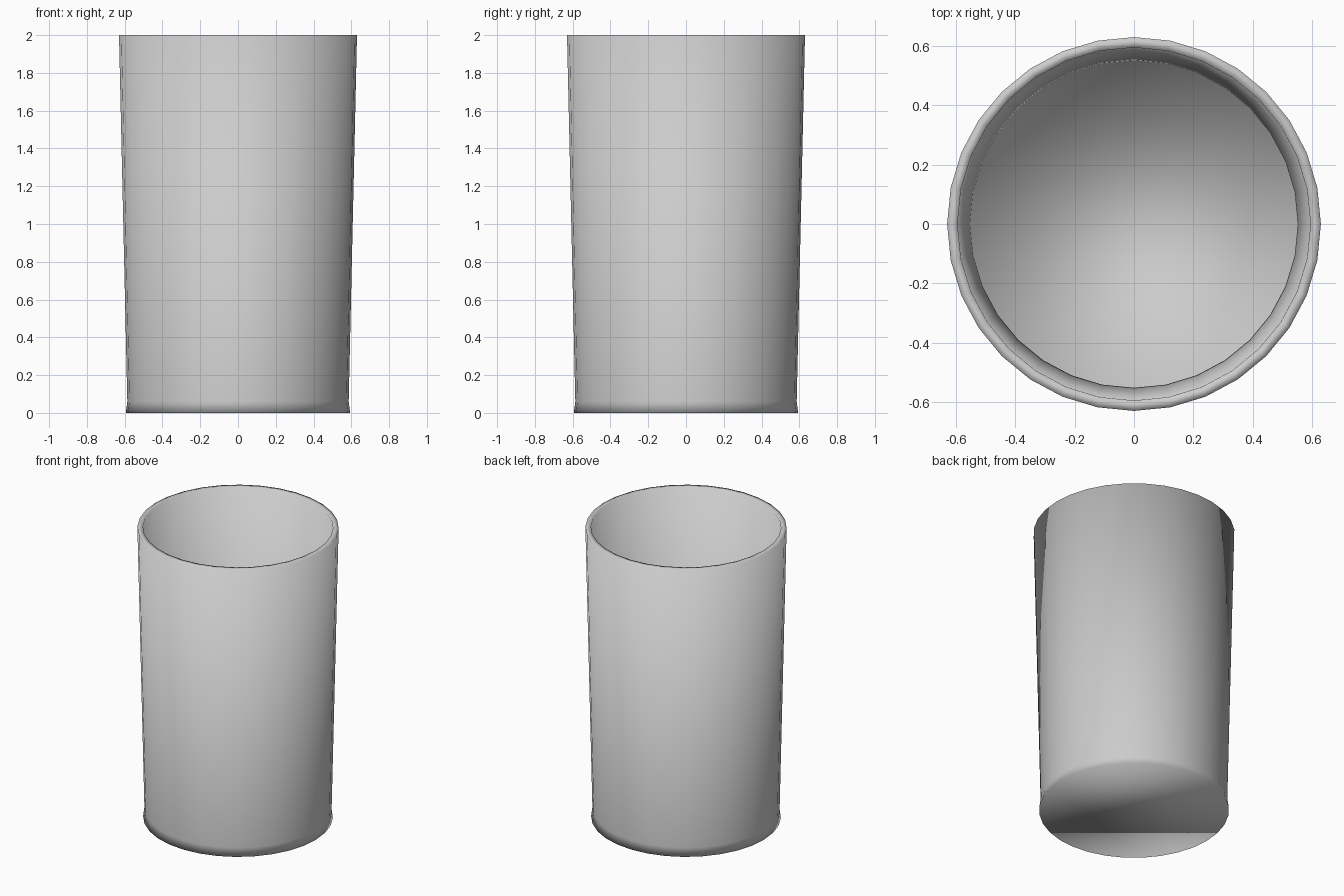
import bpy, bmesh, math

if "Cube" in bpy.data.objects:
    bpy.data.objects.remove(bpy.data.objects["Cube"])

SIDES = 32
# Cup section from the underside edge, up the outside, over the rim, down to the inner floor
PROFILE = [(0.594, 0.0), (0.586, 0.06), (0.63, 2.0),
           (0.595, 2.0), (0.552, 0.075), (0.557, 0.035)]

bm = bmesh.new()
rings = []
for r, z in PROFILE:
    rings.append([bm.verts.new((r * math.cos(2 * math.pi * i / SIDES),
                                r * math.sin(2 * math.pi * i / SIDES), z))
                  for i in range(SIDES)])

# Walls and rim
for a, b in zip(rings, rings[1:]):
    for i in range(SIDES):
        j = (i + 1) % SIDES
        bm.faces.new((a[i], a[j], b[j], b[i]))

# Underside and inner floor
bm.faces.new(rings[0][::-1])
bm.faces.new(rings[-1])

for f in bm.faces:
    f.smooth = True

mesh = bpy.data.meshes.new("cup")
bm.to_mesh(mesh)
bm.free()
cup = bpy.data.objects.new("cup", mesh)
bpy.context.collection.objects.link(cup)
